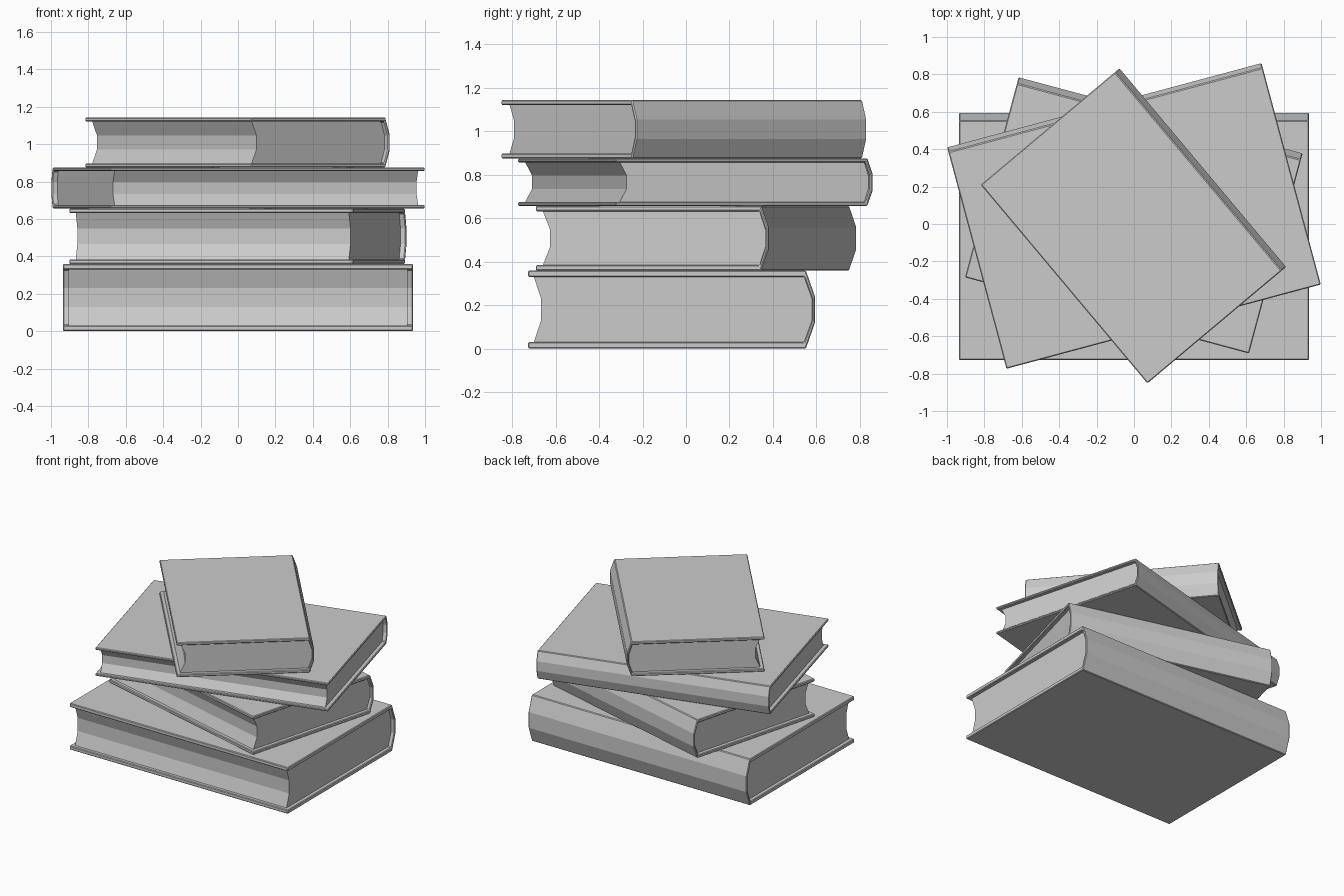
import bpy, bmesh
from math import radians

if "Cube" in bpy.data.objects:
    bpy.data.objects.remove(bpy.data.objects["Cube"])


def extrude_profile(name, profile, length, loc, angle):
    """Extrude a (y, z) profile along x, centred, then place it."""
    bm = bmesh.new()
    verts = [bm.verts.new((-length / 2, y, z)) for y, z in profile]
    face = bm.faces.new(verts)
    res = bmesh.ops.extrude_face_region(bm, geom=[face])
    moved = [g for g in res["geom"] if isinstance(g, bmesh.types.BMVert)]
    bmesh.ops.translate(bm, verts=moved, vec=(length, 0, 0))
    bmesh.ops.recalc_face_normals(bm, faces=bm.faces[:])
    mesh = bpy.data.meshes.new(name)
    bm.to_mesh(mesh)
    bm.free()
    obj = bpy.data.objects.new(name, mesh)
    bpy.context.collection.objects.link(obj)
    obj.location = loc
    obj.rotation_euler.z = radians(angle)
    return obj


def arc(y, bulge, z0, z1):
    """Three-segment curve from z0 up to z1, bulging in y."""
    h = z1 - z0
    return [(y, z0), (y + bulge, z0 + 0.33 * h), (y + bulge, z1 - 0.33 * h), (y, z1)]


def book(name, length, depth, height, x, y, z, angle):
    t = 0.083 * height          # board thickness
    bulge = 0.115 * height      # spine rounding
    front, back = -depth / 2, depth / 2 - bulge
    inner = arc(back - 0.008, bulge - 0.006, t, height - t)

    # Cover: two boards joined by a rounded spine
    outline = [(front, 0)] + arc(back, bulge, 0, height) + [(front, height), (front, height - t)]
    outline += inner[::-1] + [(front, t)]
    cover = extrude_profile(name + "_cover", outline, length, (x, y, z), angle)
    bev = cover.modifiers.new("edge_bevel", "BEVEL")
    bev.width = 0.005
    bev.segments = 1
    bev.limit_method = "ANGLE"
    bev.angle_limit = radians(40)

    # Pages: hollow fore-edge, rounded back
    fore = arc(front + 0.027, 0.033, t, height - t)
    extrude_profile(name + "_pages", inner + fore[::-1], length - 0.06, (x, y, z), angle)


# Stack from the bottom: length, depth, height, x, y, turn
stack = [
    ("bottom_book", 1.872, 1.32, 0.359, 0.0, -0.067, 0),
    ("second_book", 1.572, 1.107, 0.297, -0.001, 0.046, -15),
    ("third_book", 1.740, 1.225, 0.219, 0.0, 0.043, 15),
    ("top_book", 1.386, 0.968, 0.268, -0.003, -0.010, -50),
]
level = 0.0
for name, length, depth, height, x, y, turn in stack:
    book(name, length, depth, height, x, y, level, turn)
    level += height
